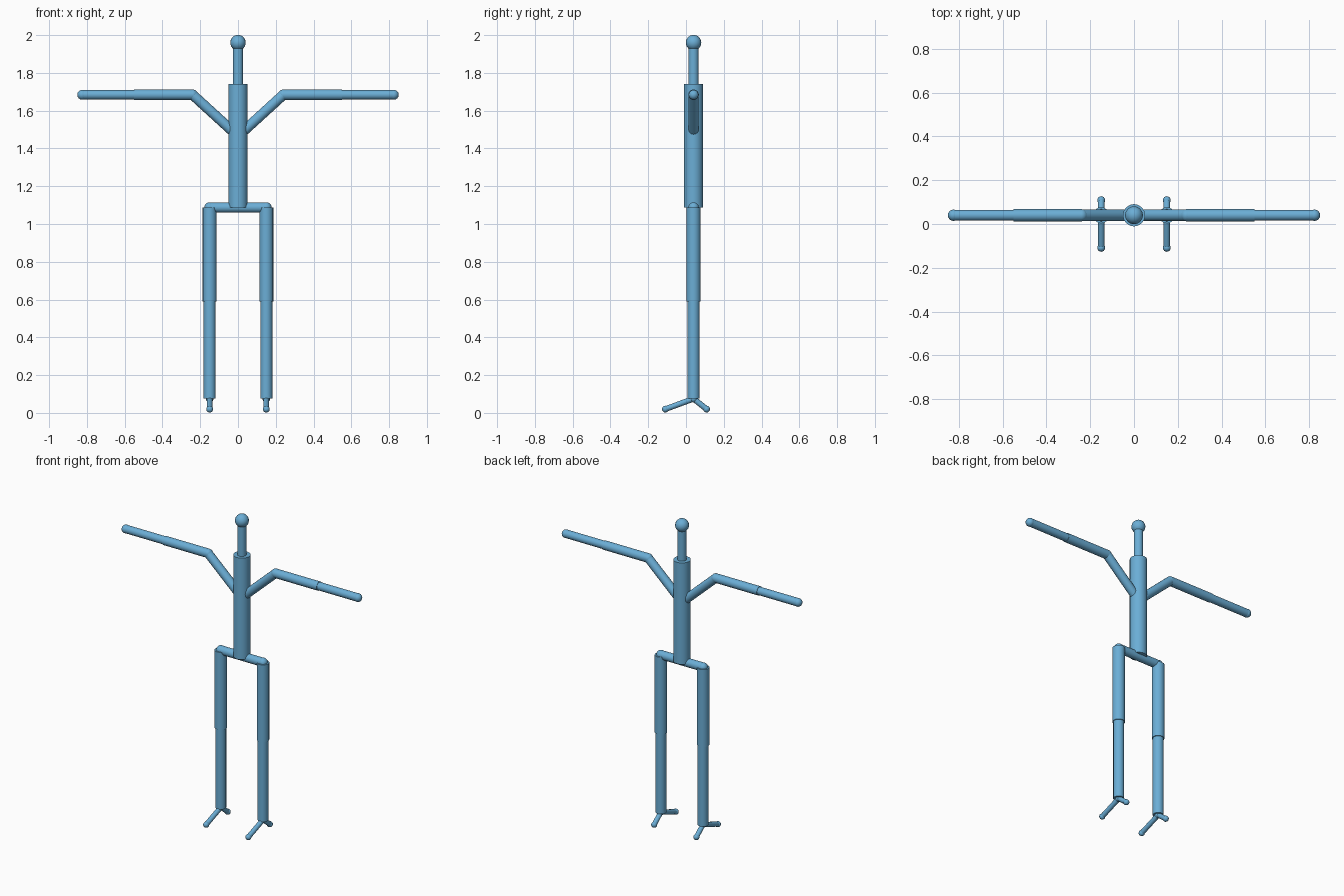
import bpy
import math
from mathutils import Vector

cube = bpy.data.objects.get("Cube")
if cube:
    bpy.data.objects.remove(cube)

blue = bpy.data.materials.new("soft_blue")
blue.use_nodes = True
colour = (0.147, 0.423, 0.672, 1)
blue.diffuse_color = colour
blue.node_tree.nodes["Principled BSDF"].inputs["Base Color"].default_value = colour

Y = 0.04  # depth of the body axis


def finish(name):
    ob = bpy.context.object
    ob.name = name
    ob.data.materials.append(blue)
    bpy.ops.object.shade_smooth_by_angle(angle=math.radians(40))
    return ob


def bar(name, start, end, radius):
    """Flat-capped cylinder between two joints."""
    a, b = Vector(start), Vector(end)
    bpy.ops.mesh.primitive_cylinder_add(
        vertices=16, radius=radius, depth=(b - a).length, location=(a + b) / 2)
    ob = finish(name)
    ob.rotation_euler = (b - a).to_track_quat("Z", "Y").to_euler()


def ball(name, centre, radius):
    bpy.ops.mesh.primitive_uv_sphere_add(
        segments=16, ring_count=12, radius=radius, location=centre)
    finish(name)


# Trunk and head
bar("torso", (0, Y, 1.087), (0, Y, 1.74), 0.051)
bar("neck", (0, Y, 1.74), (0, Y, 1.96), 0.027)
ball("head", (0, Y, 1.96), 0.041)
ball("pelvis_joint", (0, Y, 1.087), 0.027)

for side, s in (("left", 1), ("right", -1)):
    # Arm
    chest = (0, Y, 1.465)
    shoulder = (s * 0.24, Y, 1.684)
    elbow = (s * 0.55, Y, 1.684)
    wrist = (s * 0.825, Y, 1.684)
    bar(side + "_collarbone", chest, shoulder, 0.027)
    ball(side + "_shoulder", shoulder, 0.028)
    bar(side + "_upper_arm", shoulder, elbow, 0.028)
    bar(side + "_forearm", elbow, wrist, 0.025)
    ball(side + "_hand", wrist, 0.026)

    # Leg
    hip = (s * 0.15, Y, 1.087)
    knee = (s * 0.15, Y, 0.59)
    ankle = (s * 0.15, Y, 0.075)
    bar(side + "_hip_bar", (0, Y, 1.087), hip, 0.027)
    ball(side + "_hip", hip, 0.028)
    bar(side + "_thigh", hip, knee, 0.037)
    bar(side + "_shin", knee, ankle, 0.032)
    ball(side + "_ankle", ankle, 0.02)

    # Foot
    for part, y in (("toe", -0.109), ("heel", 0.109)):
        tip = (s * 0.15, y, 0.02)
        bar(side + "_" + part + "_bar", ankle, tip, 0.015)
        ball(side + "_" + part, tip, 0.018)
